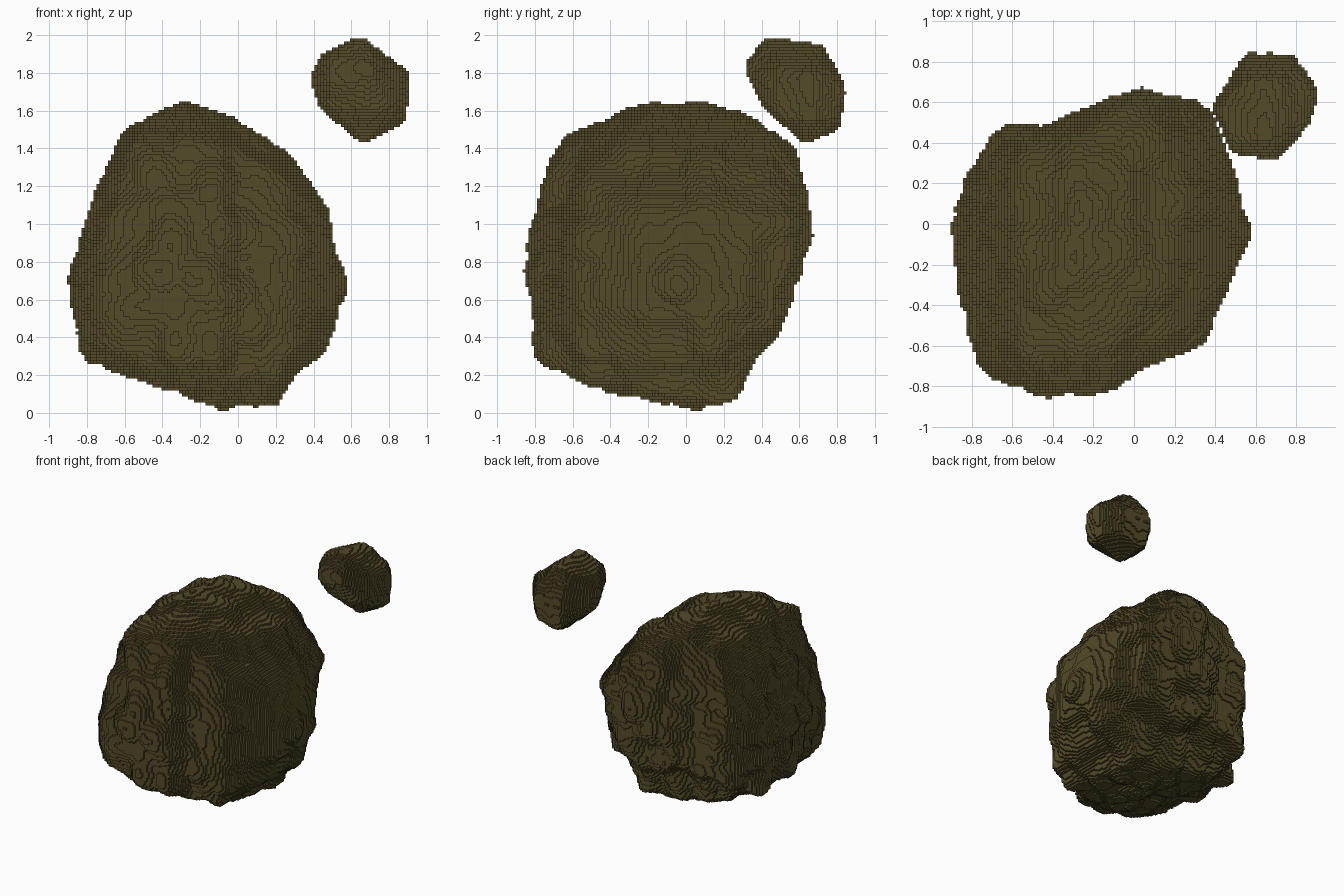
import bpy, bmesh, math
from mathutils import Vector, noise

if "Cube" in bpy.data.objects:
    bpy.data.objects.remove(bpy.data.objects["Cube"])

CELL = 2 / 128      # voxel edge length
BINS = 72           # angular samples of each outline
AXES = {"front": (0, 2), "right": (1, 2), "top": (0, 1)}

mat = bpy.data.materials.new("olive_stone")
mat.diffuse_color = (0.09, 0.07, 0.022, 1)
mat.use_nodes = True
mat.node_tree.nodes["Principled BSDF"].inputs["Base Color"].default_value = mat.diffuse_color


def polar(outline, cu, cv):
    """Radius of a closed polygon about a centre, at evenly spaced angles."""
    pts = sorted((math.atan2(v - cv, u - cu) % math.tau, math.hypot(u - cu, v - cv))
                 for u, v in outline)
    pts = [(pts[-1][0] - math.tau, pts[-1][1])] + pts + [(pts[0][0] + math.tau, pts[0][1])]
    radii = []
    for i in range(BINS):
        a = i * math.tau / BINS
        for (a0, r0), (a1, r1) in zip(pts, pts[1:]):
            if a0 <= a < a1:
                radii.append(r0 * r1 * math.sin(a1 - a0)
                             / (r0 * math.sin(a - a0) + r1 * math.sin(a1 - a)))
                break
    return radii


def sample(radii, angle):
    t = (angle % math.tau) / math.tau * BINS
    i = int(t)
    a, b = radii[i % BINS], radii[(i + 1) % BINS]
    return a + (b - a) * (t - i)


def bumps(p, d, knobs):
    """Scattered knobs with creases between them, plus the knobs seen in each view."""
    near = noise.voronoi(p * 4.6)[0][0]
    small = noise.voronoi(p * 8)[0][0]
    scatter = 0.11 * (0.4 - near) + 0.03 * (0.4 - small)
    seen, facing = 0.0, 0.0
    for view, w in (("front", -d.y), ("right", d.x), ("top", d.z)):
        w = min(1, max(0, (w - 0.45) * 4))
        if w and view in knobs:
            i, j = AXES[view]
            q = max(1 - ((p[i] - u) ** 2 + (p[j] - v) ** 2) / 0.0196 for u, v in knobs[view])
            seen += w * 0.055 * (max(q, 0) - 0.3)
            facing = max(facing, w)
    return seen + scatter * (1 - 0.75 * facing)


def rock(name, center, outlines, knobs, depth, bump_scale):
    c = Vector(center)
    views = [(AXES[k], polar(o, c[AXES[k][0]], c[AXES[k][1]])) for k, o in outlines.items()]
    current = [list(r) for _, r in views]
    bm = bmesh.new()
    bmesh.ops.create_icosphere(bm, subdivisions=6, radius=1)
    dirs = [v.co.normalized() for v in bm.verts]
    info = [[(math.atan2(d[j], d[i]), math.hypot(d[i], d[j])) for (i, j), _ in views]
            for d in dirs]
    # Blend the three outlines into one body, then correct it to meet them
    for step in range(6):
        size = []
        peak = [[0.0] * BINS for _ in views]
        for d, row in zip(dirs, info):
            f = [rho / sample(current[k], a) for k, (a, rho) in enumerate(row)]
            soft = math.sqrt(sum(x * x for x in f) / 2)
            r = 1 / (0.6 * soft + 0.4 * max(f))
            r += bump_scale * bumps(c + d * r, d, knobs)
            size.append(r)
            for k, (a, rho) in enumerate(row):
                b = round((a % math.tau) / math.tau * BINS) % BINS
                peak[k][b] = max(peak[k][b], r * rho / sample(views[k][1], a))
        if step < 5:
            for k in range(3):
                for b in range(BINS):
                    local = peak[k][b - 1] + 2 * peak[k][b] + peak[k][(b + 1) % BINS]
                    current[k][b] /= local / 4
    for v, d, r in zip(bm.verts, dirs, size):
        v.co = c + d * r
    span = max(max(v.co[i] for v in bm.verts) - min(v.co[i] for v in bm.verts)
               for i in range(3))
    me = bpy.data.meshes.new(name)
    bm.to_mesh(me)
    bm.free()
    ob = bpy.data.objects.new(name, me)
    bpy.context.collection.objects.link(ob)
    me.materials.append(mat)
    # Turn the smooth rock into cubes
    mod = ob.modifiers.new("voxels", 'REMESH')
    mod.mode = 'BLOCKS'
    mod.octree_depth = depth
    mod.scale = min(0.99, span / (CELL * 2 ** depth))
    mod.use_remove_disconnected = False


# Knobs that stand out on the visible sides of the large rock
knobs = {
    "front": [(-.45, .76), (-.18, .7), (0, .62), (.05, .47), (-.3, .33), (-.12, .33),
              (-.45, 1.3), (-.12, 1.24), (-.36, .92), (0, .97)],
    "right": [(-.05, .7), (-.58, .93), (.28, 1.36), (.15, .38), (.2, .17), (.5, 1)],
    "top": [(-.22, .08), (-.45, -.32), (.08, .42), (.12, -.3), (.32, .1)],
}

# Large rock
rock("large_rock", (-0.15, -0.08, 0.84), {
    "front": [(-.08, .01), (.22, .05), (.3, .2), (.45, .3), (.59, .68), (.5, .92),
              (.49, 1.06), (.27, 1.38), (-.04, 1.57), (-.3, 1.66), (-.6, 1.5),
              (-.75, 1.2), (-.91, .7), (-.83, .28), (-.45, .14)],
    "right": [(-.81, .27), (-.45, .11), (.07, .01), (.27, .06), (.38, .3), (.5, .41),
              (.68, .95), (.59, 1.4), (.29, 1.63), (-.2, 1.66), (-.68, 1.45),
              (-.79, 1.15), (-.87, .77)],
    "top": [(.59, -.04), (.47, .35), (.37, .6), (.03, .69), (-.45, .49), (-.68, .49),
            (-.85, .2), (-.91, -.03), (-.85, -.45), (-.76, -.73), (-.45, -.86),
            (-.1, -.83), (.02, -.72), (.35, -.6), (.43, -.4)],
}, knobs, 7, 1.0)

# Small floating rock
rock("small_rock", (0.65, 0.6, 1.72), {
    "front": [(.66, 1.42), (.89, 1.54), (.91, 1.8), (.65, 2), (.44, 1.9), (.38, 1.77),
              (.43, 1.61)],
    "right": [(.63, 1.42), (.82, 1.5), (.87, 1.71), (.72, 1.95), (.42, 1.99), (.3, 1.83),
              (.42, 1.6)],
    "top": [(.7, .31), (.86, .48), (.92, .66), (.78, .84), (.55, .84), (.38, .58),
            (.48, .35)],
}, {}, 6, 0.3)
